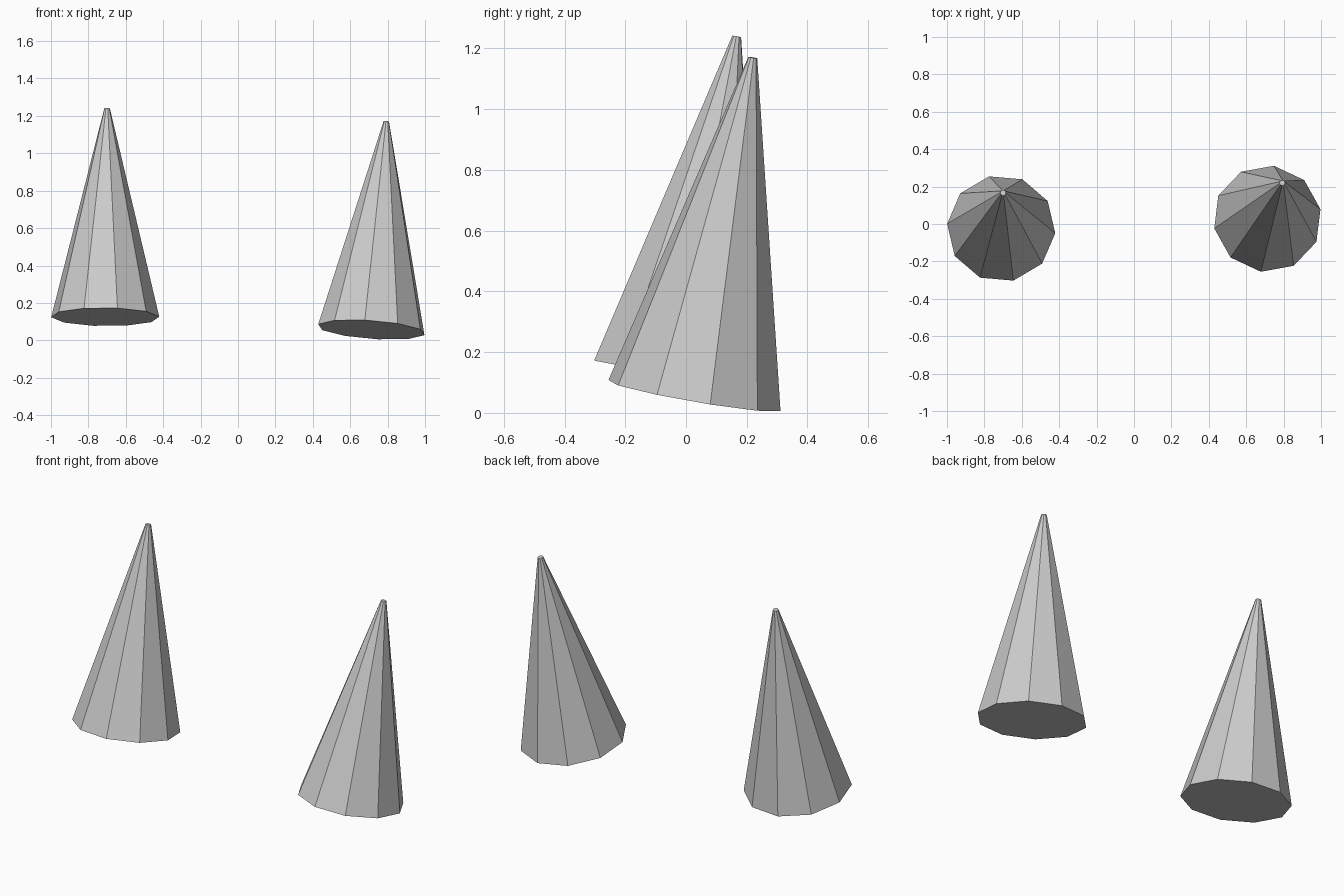
import bpy, math
from mathutils import Vector, Matrix

if "Cube" in bpy.data.objects:
    bpy.data.objects.remove(bpy.data.objects["Cube"])


def spike(name, base, top, spin_deg):
    """Ten-sided tapered spike leaning from base centre to top centre."""
    base, top = Vector(base), Vector(top)
    n = (top - base).normalized()
    a = math.radians(spin_deg)
    # direction of one base corner, seen from above, laid into the base plane
    d = Vector((math.cos(a), math.sin(a), 0))
    d.z = -(d.x * n.x + d.y * n.y) / n.z
    v = d.normalized()
    u = v.cross(n)
    bpy.ops.mesh.primitive_cone_add(vertices=10, radius1=0.29, radius2=0.015,
                                    depth=(top - base).length)
    ob = bpy.context.object
    ob.name = name
    rot = Matrix((u, v, n)).transposed().to_4x4()
    ob.matrix_world = Matrix.Translation((base + top) / 2) @ rot


# Left and right leaning cones
spike("left_spike", (-0.71, -0.024, 0.125), (-0.70, 0.167, 1.24), -5)
spike("right_spike", (0.713, 0.028, 0.057), (0.793, 0.22, 1.17), 10.3)
